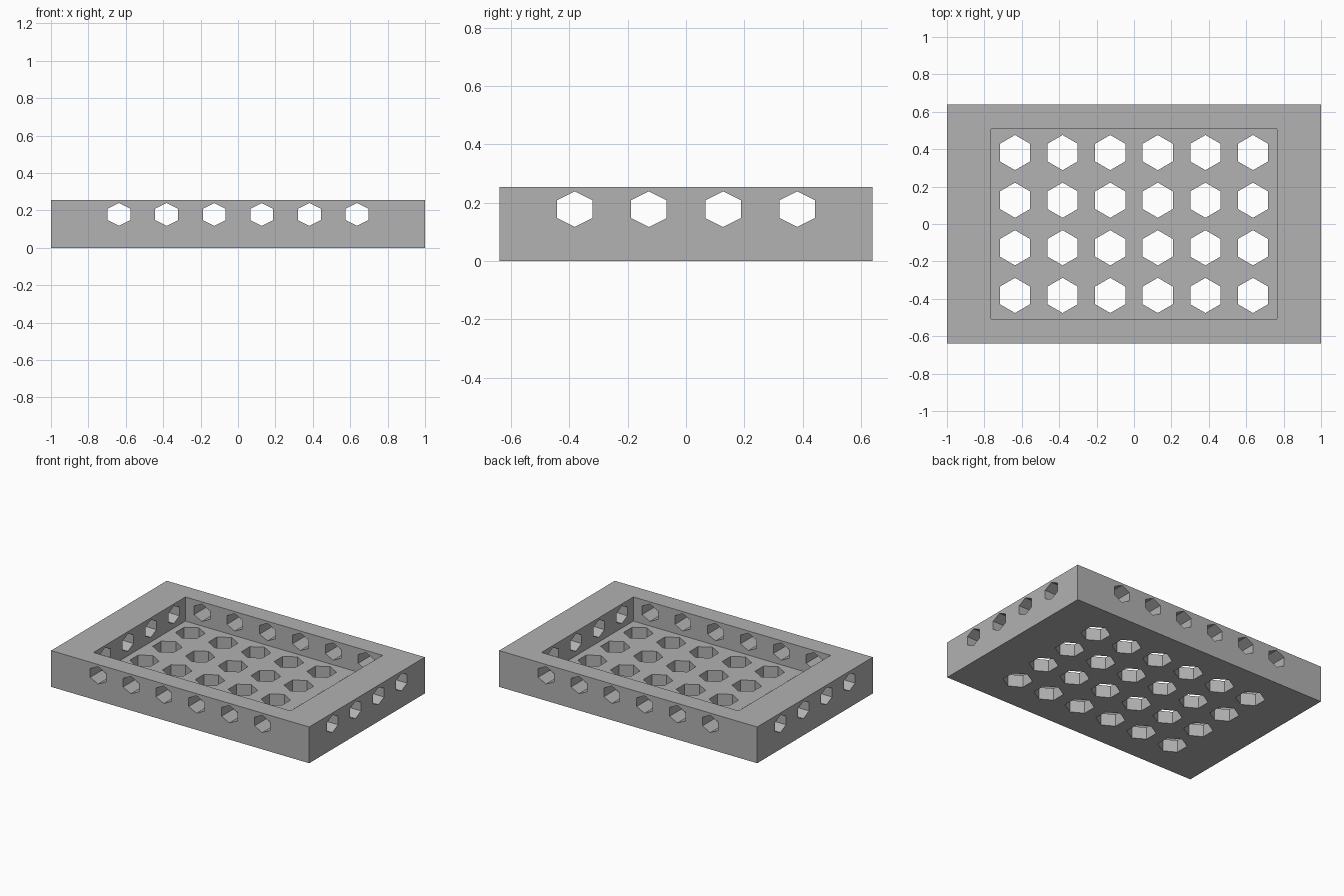
import bpy
import bmesh
from math import cos, sin, pi
from mathutils import Matrix, Vector

cube = bpy.data.objects.get("Cube")
if cube:
    bpy.data.objects.remove(cube, do_unlink=True)

LENGTH, WIDTH, HEIGHT = 2.0, 1.28, 0.254
INNER_X, INNER_Y, FLOOR = 1.528, 1.018, 0.085
PITCH = 0.2545
SIDE_Z = 0.178

grey = bpy.data.materials.new("plain grey")
grey.use_nodes = True
colour = (0.445, 0.445, 0.445, 1)
grey.diffuse_color = colour
grey.node_tree.nodes["Principled BSDF"].inputs["Base Color"].default_value = colour


def make_object(name, bm):
    bmesh.ops.recalc_face_normals(bm, faces=bm.faces[:])
    mesh = bpy.data.meshes.new(name)
    bm.to_mesh(mesh)
    bm.free()
    mesh.materials.append(grey)
    obj = bpy.data.objects.new(name, mesh)
    bpy.context.collection.objects.link(obj)
    return obj


def box(name, size, z):
    bm = bmesh.new()
    bmesh.ops.create_cube(bm, size=1)
    bmesh.ops.scale(bm, vec=size, verts=bm.verts)
    bmesh.ops.translate(bm, vec=(0, 0, z + size[2] / 2), verts=bm.verts)
    return make_object(name, bm)


def hex_bars(name, centres, across, up, axis, half_width, radius, reach):
    """Pointed-top hexagonal bars running along axis."""
    bm = bmesh.new()
    across, up, axis = Vector(across), Vector(up), Vector(axis)
    for centre in centres:
        ring = []
        for i in range(6):
            a = pi / 6 + i * pi / 3
            offset = across * (half_width * cos(a) / cos(pi / 6)) + up * (radius * sin(a))
            ring.append(bm.verts.new(Vector(centre) + offset - axis * reach))
        face = bm.faces.new(ring)
        grown = bmesh.ops.extrude_face_region(bm, geom=[face], use_keep_orig=True)
        tops = [v for v in grown["geom"] if isinstance(v, bmesh.types.BMVert)]
        bmesh.ops.translate(bm, vec=axis * reach * 2, verts=tops)
    return make_object(name, bm)


def cut(target, cutter):
    mod = target.modifiers.new(cutter.name, "BOOLEAN")
    mod.operation = "DIFFERENCE"
    mod.solver = "EXACT"
    mod.object = cutter
    bpy.context.view_layer.objects.active = target
    bpy.ops.object.modifier_apply(modifier=mod.name)
    bpy.data.objects.remove(cutter, do_unlink=True)


columns = [(i - 2.5) * PITCH for i in range(6)]
rows = [(j - 1.5) * PITCH for j in range(4)]
X, Y, Z = Matrix.Identity(3)

# Solid block, hollowed from above
tray = box("perforated_tray", (LENGTH, WIDTH, HEIGHT), 0)
cut(tray, box("cavity", (INNER_X, INNER_Y, HEIGHT), FLOOR))

# Drain holes through the floor
cut(tray, hex_bars("floor_holes", [(x, y, 0) for x in columns for y in rows],
                   X, Y, Z, 0.081, 0.094, 0.2))

# Holes through the front and back walls, then the end walls
cut(tray, hex_bars("long_wall_holes", [(x, 0, SIDE_Z) for x in columns],
                   X, Z, Y, 0.061, 0.061, WIDTH))
cut(tray, hex_bars("end_wall_holes", [(0, y, SIDE_Z) for y in rows],
                   Y, Z, X, 0.061, 0.061, LENGTH))
